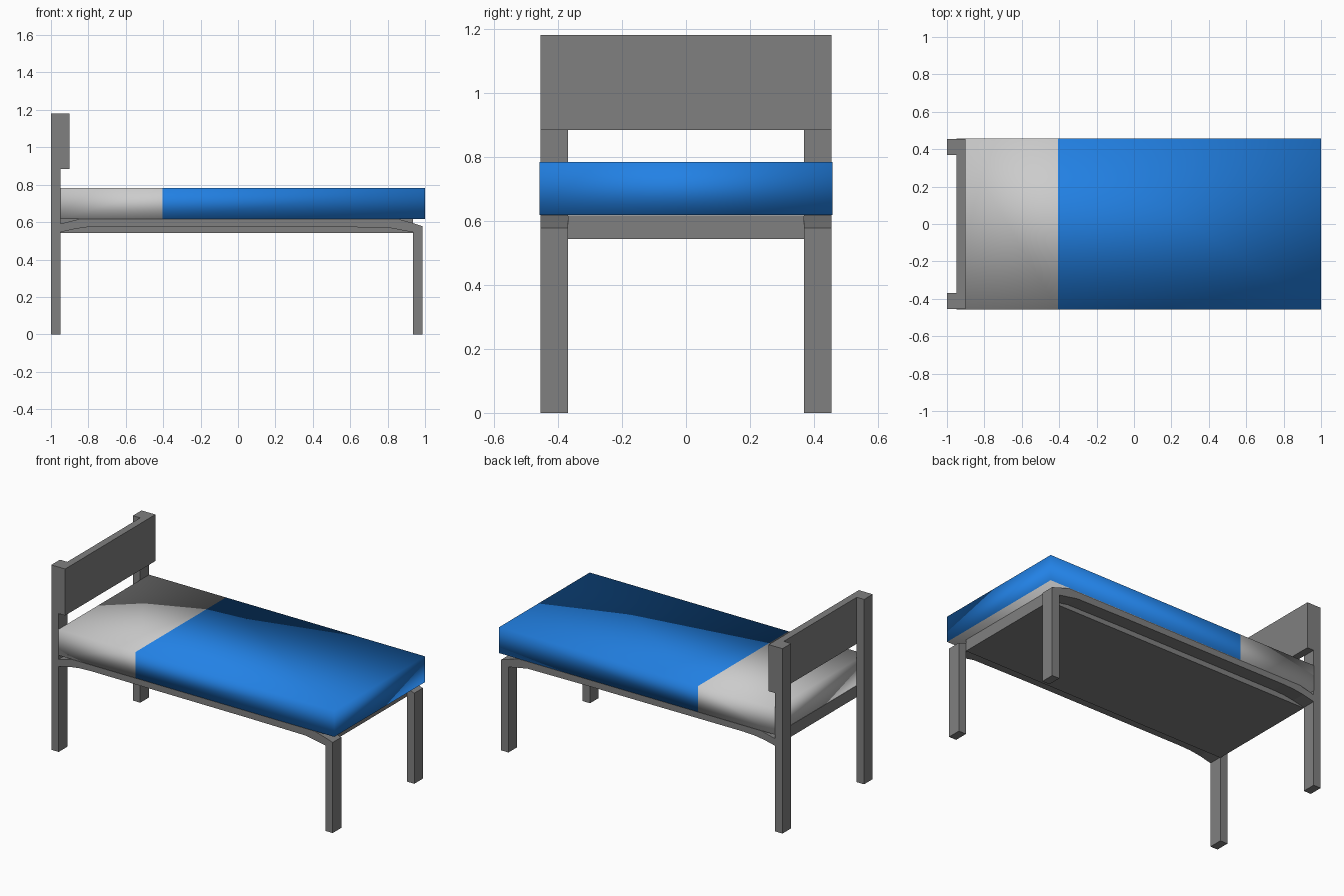
import bpy
import bmesh

if "Cube" in bpy.data.objects:
    bpy.data.objects.remove(bpy.data.objects["Cube"])


def material(name, rgb):
    m = bpy.data.materials.new(name)
    m.diffuse_color = (*rgb, 1)
    m.use_nodes = True
    m.node_tree.nodes["Principled BSDF"].inputs["Base Color"].default_value = m.diffuse_color
    return m


def link_mesh(name, verts, faces):
    me = bpy.data.meshes.new(name)
    me.from_pydata(verts, [], faces)
    bm = bmesh.new()
    bm.from_mesh(me)
    bmesh.ops.recalc_face_normals(bm, faces=bm.faces)
    bm.to_mesh(me)
    bm.free()
    ob = bpy.data.objects.new(name, me)
    bpy.context.collection.objects.link(ob)
    return ob


def extrude_profile(name, profile, y0, y1):
    """Extrude an outline of (x, z) points from y0 to y1."""
    n = len(profile)
    verts = [(x, y, z) for y in (y0, y1) for x, z in profile]
    faces = [tuple(range(n)), tuple(range(n, 2 * n))]
    faces += [(i, (i + 1) % n, (i + 1) % n + n, i + n) for i in range(n)]
    ob = link_mesh(name, verts, faces)
    ob.data.materials.append(FRAME)
    return ob


def rect(x0, x1, z0, z1):
    return [(x0, z0), (x1, z0), (x1, z1), (x0, z1)]


FRAME = material("dark_grey_frame", (0.214, 0.214, 0.214))
HALF, INNER = 0.455, 0.368

# Side rails: shallow arches stepping down to the posts
rail = [(-0.95, 0.546), (-0.87, 0.564), (-0.8, 0.574), (-0.72, 0.577),
        (0.4, 0.575), (0.8, 0.571), (0.935, 0.546),
        (0.935, 0.595), (0.86, 0.616), (-0.85, 0.616), (-0.95, 0.591)]
foot_leg = [(0.935, 0), (0.987, 0), (0.987, 0.578), (0.935, 0.595)]

# Posts, legs and rails on both sides
for side, s in (("front", -1), ("back", 1)):
    y0, y1 = s * INNER, s * HALF
    extrude_profile(side + "_head_post", rect(-1, -0.948, 0, 1.18), y0, y1)
    extrude_profile(side + "_foot_leg", foot_leg, y0, y1)
    extrude_profile(side + "_side_rail", rail, y0, y1)

# Bed base and headboard panel
extrude_profile("bed_base", rect(-0.948, 0.935, 0.543, 0.616), -INNER, INNER)
extrude_profile("headboard_panel", rect(-0.948, -0.902, 0.883, 1.18), -HALF, HALF)

# Mattress: smooth-shaded box, blanket colour towards the foot
xs = (-0.948, -0.405, 1.0)
top, bottom, w = 0.783, 0.618, 0.457
outline = [(x, bottom) for x in xs] + [(x, top) for x in reversed(xs)]
n = len(outline)
verts = [(x, y, z) for y in (-w, w) for x, z in outline]
faces = [(i, (i + 1) % n, (i + 1) % n + n, i + n) for i in range(n)]
for k in (0, n):
    faces += [(k, k + 1, k + 4, k + 5), (k + 1, k + 2, k + 3, k + 4)]
mattress = link_mesh("mattress", verts, faces)
mattress.data.materials.append(material("sheet", (0.75, 0.75, 0.75)))
mattress.data.materials.append(material("blanket", (0.016, 0.22, 0.78)))
for p in mattress.data.polygons:
    p.use_smooth = True
    underside = abs(p.center.z - bottom) < 0.001
    p.material_index = int(p.center.x > xs[1] and not underside)
